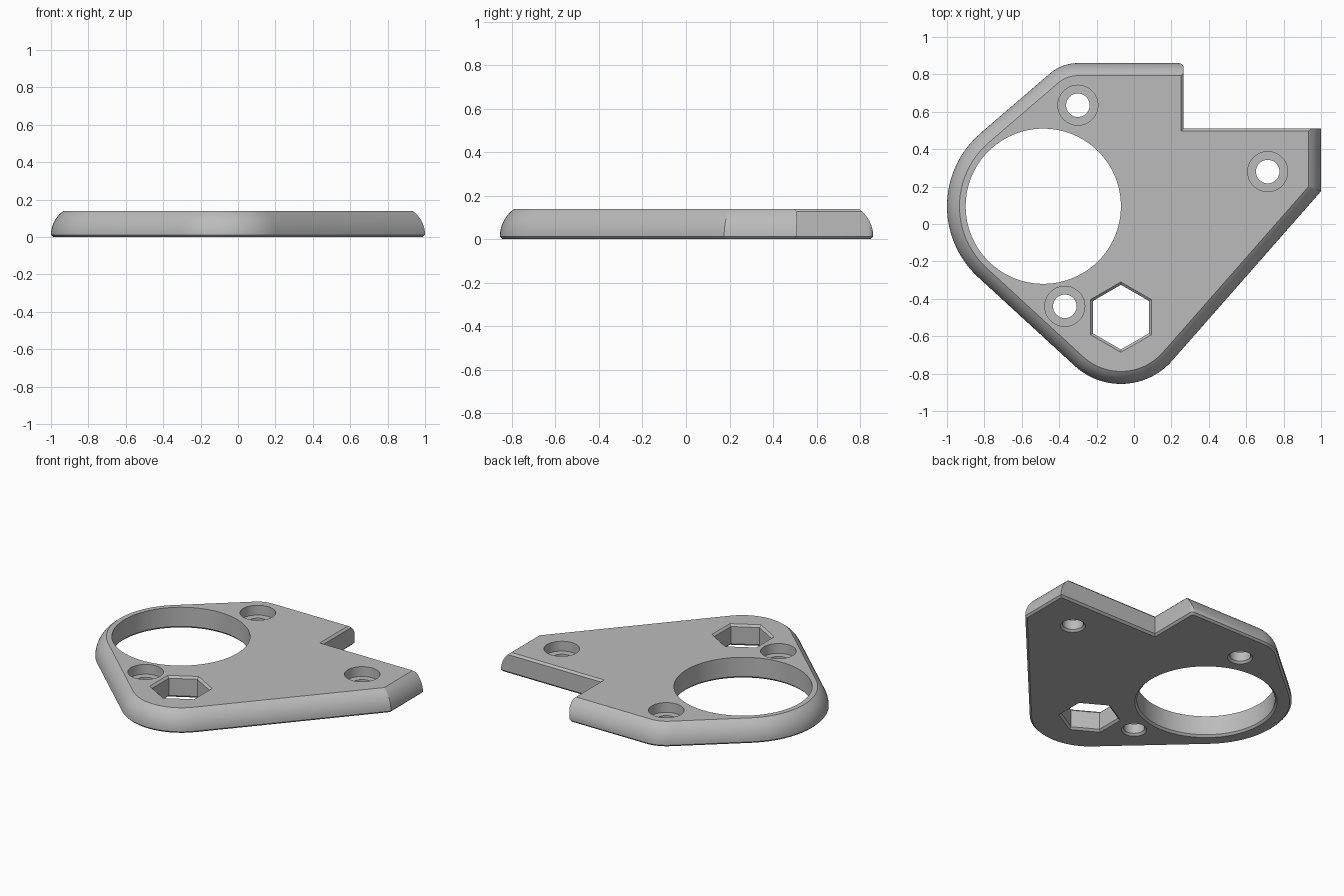
import bpy, bmesh
from math import sin, cos, tau, pi, acos, asin, atan2, hypot
from mathutils import Vector

cube = bpy.data.objects.get("Cube")
if cube:
    bpy.data.objects.remove(cube, do_unlink=True)

grey = bpy.data.materials.new("light_grey")
grey.use_nodes = True
colour = (0.5, 0.5, 0.5, 1)
grey.diffuse_color = colour
grey.node_tree.nodes["Principled BSDF"].inputs["Base Color"].default_value = colour

TOP = 0.14
CH = 0.013  # small edge chamfer


def arc(x, y, r, a, b, n):
    return [Vector((x + r * cos(a + (b - a) * i / n), y + r * sin(a + (b - a) * i / n)))
            for i in range(n + 1)]


def ring(x, y, r, n, turn=0.0):
    return arc(x, y, r, turn, turn + tau, n)[:-1]


def wrap(circles):
    """Counter-clockwise outline stretched round circles; radius 0 gives a corner."""
    angles = []
    for (x, y, r), (u, v, s) in zip(circles, circles[1:] + circles[:1]):
        angles.append(atan2(v - y, u - x) - acos((r - s) / hypot(u - x, v - y)))
    points = []
    for i, (x, y, r) in enumerate(circles):
        start, end = angles[i - 1], angles[i]
        sweep = (end - start) % tau
        points += arc(x, y, r, start, start + sweep, 24) if r else [Vector((x, y))]
    return points


def inset(points, d):
    """Move every edge of a counter-clockwise outline inwards by d."""
    result = []
    for i, p in enumerate(points):
        e = (p - points[i - 1]).normalized()
        f = (points[(i + 1) % len(points)] - p).normalized()
        n, m = Vector((e.y, -e.x)), Vector((f.y, -f.x))
        result.append(p - (n + m) * d / (1 + n.dot(m)))
    return result


def loft(name, points, levels):
    """Solid with the outline inset by d at each height z."""
    bm = bmesh.new()
    rows = [[bm.verts.new((*p, z)) for p in inset(points, d)] for z, d in levels]
    bm.faces.new(rows[0][::-1])
    bm.faces.new(rows[-1])
    n = len(points)
    for low, high in zip(rows, rows[1:]):
        for i in range(n):
            j = (i + 1) % n
            bm.faces.new((low[i], low[j], high[j], high[i]))
    mesh = bpy.data.meshes.new(name)
    bm.to_mesh(mesh)
    bm.free()
    mesh.materials.append(grey)
    obj = bpy.data.objects.new(name, mesh)
    bpy.context.collection.objects.link(obj)
    return obj


# Plate body with a rounded upper rim and a chamfered lower edge
outline = wrap([(-0.07, -0.49, 0.365), (1, 0.175, 0), (1, 0.86, 0),
                (-0.30, 0.63, 0.23), (-0.485, 0.095, 0.515)])
radius, base = 0.156, 0.012
top_angle = asin((TOP - base) / radius)
rim = [(base + radius * sin(top_angle * i / 8), radius * (1 - cos(top_angle * i / 8)))
       for i in range(9)]
plate = loft("mounting_plate", outline, [(0, base)] + rim)

# Cutter levels: flared at the bottom, and at the top where chamfered
flare = [(-0.005, -CH - 0.005), (CH, 0)]
both = flare + [(TOP - CH, 0), (TOP + 0.005, -CH - 0.005)]
straight = flare + [(TOP + 0.1, 0)]

# Corner notch, with a small round where it meets the back edge
notch = [Vector(p) for p in ((0.265, 0.51), (2, 0.51), (2, 1.2), (0.24, 1.2))]
notch += arc(0.24, 0.835, 0.025, pi / 2, 0, 6)
cutters = [loft("notch_cutter", notch, both),
           loft("large_bore_cutter", ring(-0.485, 0.095, 0.415, 96), straight),
           loft("hex_cutter", ring(-0.07, -0.498, 0.173, 6, pi / 2), both)]

# Counterbored screw holes
for x, y in ((-0.30, 0.635), (0.715, 0.28), (-0.37, -0.44)):
    cutters.append(loft("screw_hole_cutter", ring(x, y, 0.063, 40), straight))
    cutters.append(loft("counterbore_cutter", ring(x, y, 0.107, 48),
                        [(0.075, 0), (TOP + 0.1, 0)]))

bpy.ops.object.select_all(action="DESELECT")
plate.select_set(True)
bpy.context.view_layer.objects.active = plate
for cutter in cutters:
    cut = plate.modifiers.new(cutter.name, "BOOLEAN")
    cut.operation = "DIFFERENCE"
    cut.solver = "EXACT"
    cut.object = cutter
    bpy.ops.object.modifier_apply(modifier=cut.name)
for cutter in cutters:
    bpy.data.objects.remove(cutter, do_unlink=True)

bpy.ops.object.shade_smooth_by_angle(angle=0.42)
